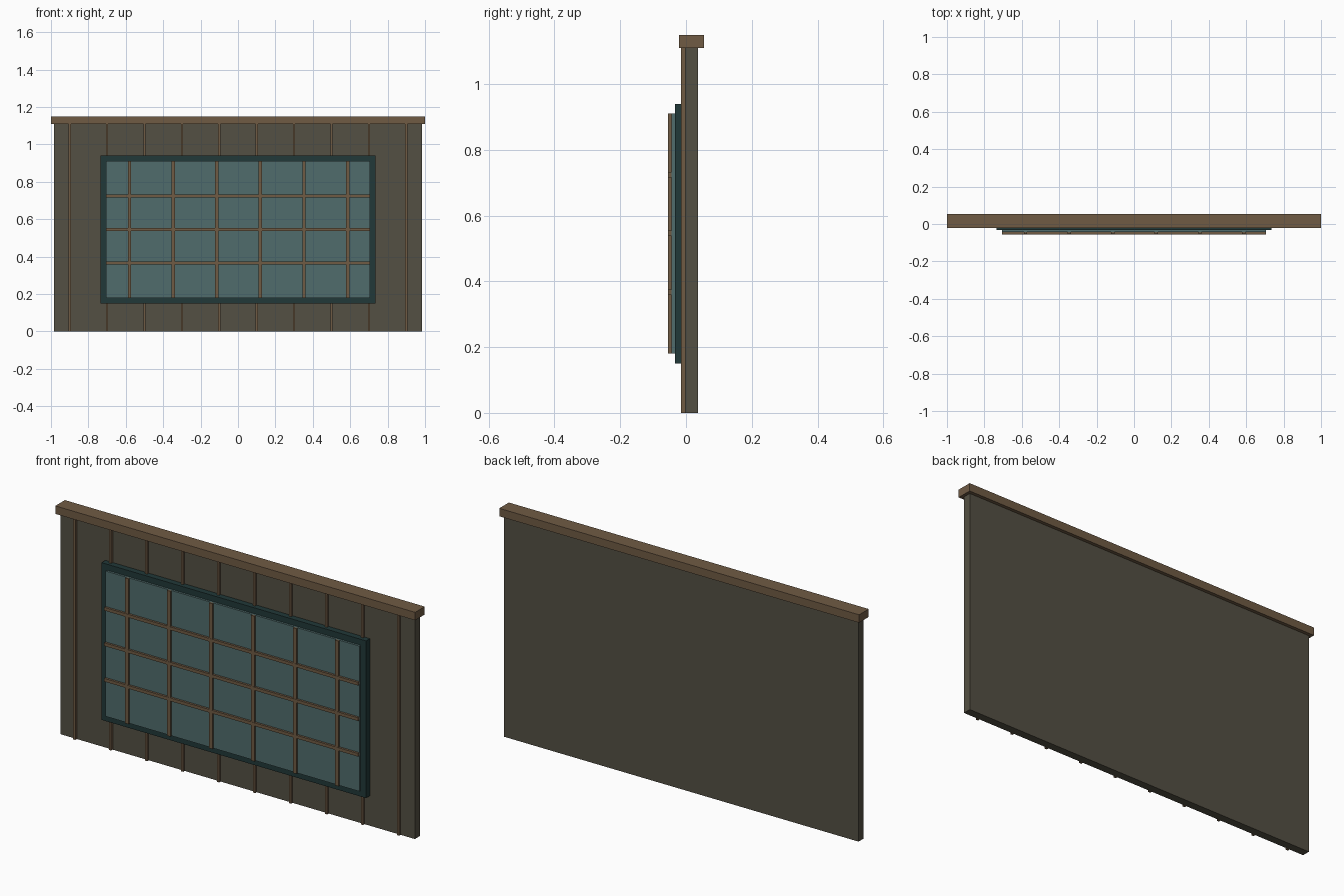
import bpy

if "Cube" in bpy.data.objects:
    bpy.data.objects.remove(bpy.data.objects["Cube"])


def material(name, rgb):
    m = bpy.data.materials.new(name)
    lin = [((c / 255 + 0.055) / 1.055) ** 2.4 for c in rgb]
    m.diffuse_color = (*lin, 1)
    m.use_nodes = True
    m.node_tree.nodes["Principled BSDF"].inputs["Base Color"].default_value = m.diffuse_color
    return m


WALL = material("dark olive panel", (84, 80, 67))
WOOD = material("brown wood", (112, 91, 68))
FRAME = material("dark teal", (33, 56, 56))
GLASS = material("teal glass", (80, 108, 108))


def box(name, x, y, z, mat):
    """Box from (min, max) ranges on each axis."""
    verts = [(a, b, c) for a in x for b in y for c in z]
    faces = [(0, 1, 3, 2), (4, 6, 7, 5), (0, 4, 5, 1),
             (2, 3, 7, 6), (0, 2, 6, 4), (1, 5, 7, 3)]
    me = bpy.data.meshes.new(name)
    me.from_pydata(verts, [], faces)
    me.materials.append(mat)
    ob = bpy.data.objects.new(name, me)
    bpy.context.collection.objects.link(ob)
    return ob


# Wall panel and top cap
box("wall_panel", (-0.985, 0.985), (-0.003, 0.037), (0, 1.11), WALL)
box("top_cap", (-1, 1), (-0.022, 0.054), (1.11, 1.15), WOOD)

# Vertical battens on the front of the wall
for i in range(10):
    x = -0.9 + 0.2 * i
    box("wall_batten", (x - 0.006, x + 0.006), (-0.015, -0.003), (0, 1.11), WOOD)

# Window frame slab and glass
box("window_frame", (-0.735, 0.735), (-0.033, -0.003), (0.15, 0.94), FRAME)
box("window_glass", (-0.705, 0.705), (-0.044, -0.033), (0.18, 0.91), GLASS)

# Window glazing bars
for i in range(6):
    x = -0.58 + 0.2333 * i
    box("vertical_bar", (x - 0.009, x + 0.009), (-0.054, -0.044), (0.18, 0.91), WOOD)
for z in (0.367, 0.546, 0.724):
    box("horizontal_bar", (-0.705, 0.705), (-0.055, -0.044), (z - 0.008, z + 0.008), WOOD)
